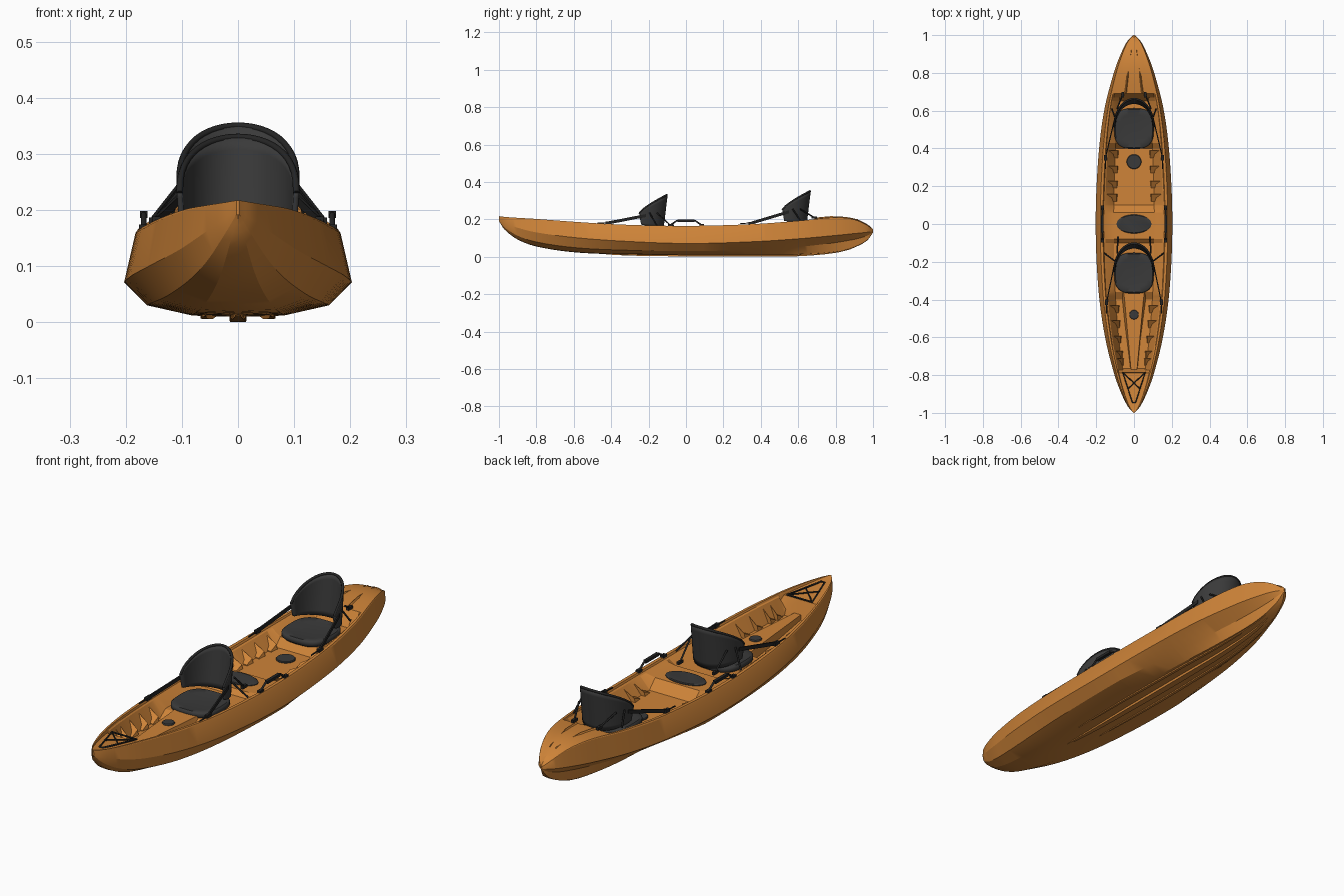
import bpy, bmesh, math
from mathutils import Vector

cube = bpy.data.objects.get("Cube")
if cube:
    bpy.data.objects.remove(cube, do_unlink=True)


def material(name, rgb):
    m = bpy.data.materials.new(name)
    m.use_nodes = True
    m.diffuse_color = (*rgb, 1)
    m.node_tree.nodes["Principled BSDF"].inputs["Base Color"].default_value = (*rgb, 1)
    return m


orange = material("orange plastic", (0.62, 0.23, 0.04))
grey = material("dark grey fabric", (0.042, 0.042, 0.042))
black = material("black webbing", (0.018, 0.018, 0.018))


def finish(name, bm, mat, angle=30):
    bmesh.ops.remove_doubles(bm, verts=bm.verts, dist=1e-5)
    bmesh.ops.recalc_face_normals(bm, faces=bm.faces)
    me = bpy.data.meshes.new(name)
    bm.to_mesh(me)
    bm.free()
    me.shade_smooth()
    me.set_sharp_from_angle(angle=math.radians(angle))
    me.materials.append(mat)
    ob = bpy.data.objects.new(name, me)
    bpy.context.collection.objects.link(ob)
    return ob


def loft(name, rings, mat, closed=True, angle=30):
    """Skin a list of equal-length rings; closed rings get end caps."""
    bm = bmesh.new()
    rows = [[bm.verts.new(p) for p in r] for r in rings]
    n = len(rows[0])
    for a, b in zip(rows, rows[1:]):
        for i in range(n if closed else n - 1):
            j = (i + 1) % n
            bm.faces.new((a[i], a[j], b[j], b[i]))
    if closed:
        bm.faces.new(rows[0])
        bm.faces.new(rows[-1])
    return finish(name, bm, mat, angle)


def box(name, loc, size, mat):
    x, y, z = (s / 2 for s in size)
    rings = [[Vector(loc) + Vector((sx * x, sy * y, h)) for sx, sy in
              ((-1, -1), (1, -1), (1, 1), (-1, 1))] for h in (-z, z)]
    return loft(name, rings, mat)


def tube(name, points, radius, mat, cyclic=False):
    cu = bpy.data.curves.new(name, "CURVE")
    cu.dimensions = "3D"
    cu.bevel_depth = radius
    cu.bevel_resolution = 1
    cu.use_fill_caps = True
    sp = cu.splines.new("POLY")
    sp.points.add(len(points) - 1)
    for p, q in zip(sp.points, points):
        p.co = (*q, 1)
    sp.use_cyclic_u = cyclic
    cu.materials.append(mat)
    ob = bpy.data.objects.new(name, cu)
    bpy.context.collection.objects.link(ob)


def oval(rx, ry, y, z, power=1.0, n=40):
    def f(c):
        return math.copysign(abs(c) ** power, c)
    return [(rx * f(math.cos(math.tau * i / n)), y + ry * f(math.sin(math.tau * i / n)), z)
            for i in range(n)]


# Hull lines: y, half width, sheer height, chine height, bottom height
LINES = [(-1, .003, .217, .197, .19), (-.97, .03, .213, .18, .145), (-.9, .066, .208, .155, .092),
         (-.8, .103, .202, .13, .055), (-.6, .153, .187, .103, .024), (-.35, .188, .172, .084, .013),
         (0, .203, .165, .071, .011), (.35, .189, .174, .08, .01), (.6, .158, .192, .096, .011),
         (.8, .107, .21, .114, .026), (.9, .07, .199, .124, .05), (.97, .034, .168, .131, .088),
         (1, .003, .142, .135, .13)]
# Cockpit floor: y, height
FLOOR = [(-.77, .115), (-.4, .1), (-.36, .125), (-.1, .125), (-.08, .145), (.06, .145),
         (.1, .105), (.4, .105), (.43, .14), (.67, .14)]


def lines(y):
    k = max(i for i in range(len(LINES) - 1) if LINES[i][0] <= y or i == 0)
    a, b = LINES[k], LINES[k + 1]
    p, q = LINES[max(k - 1, 0)], LINES[min(k + 2, len(LINES) - 1)]
    h = b[0] - a[0]
    t = (y - a[0]) / h
    out = []
    for c in range(1, 5):
        ma = (b[c] - p[c]) / (b[0] - p[0]) * h
        mb = (q[c] - a[c]) / (q[0] - a[0]) * h
        out.append(a[c] + t * ma + t * t * (3 * (b[c] - a[c]) - 2 * ma - mb)
                   + t ** 3 * (2 * (a[c] - b[c]) + ma + mb))
    return out


def ramp(x, a, b):
    return min(1, max(0, (x - a) / (b - a)))


def floor(y):
    for (a, za), (b, zb) in zip(FLOOR, FLOOR[1:]):
        if y <= b:
            return za + (zb - za) * ramp(y, a, b)
    return FLOOR[-1][1]


def hull_ring(y):
    w, sheer, chine, low = lines(y)
    w = max(w, .002)
    well = ramp(y, -.79, -.765) * (1 - ramp(y, .65, .69))
    stern = ramp(y, .1, .85)
    deck = sheer - .012 * min(1, w / .1) * (y < 0)
    bed = deck + (floor(y) - deck) * well
    knee = low + (chine - low) * (.32 + .26 * stern)
    half = [(0, bed + .005 * (1 - well) * (y > 0)), (.53 * w, bed), (.75 * w, bed + (sheer - .012 - bed) * well),
            (.79 * w, sheer - .008 * well), (.81 * w, sheer), (.88 * w, sheer), (.9 * w, sheer - .006 * w / .2),
            (w, chine), ((.8 - .32 * stern) * w, knee), ((.42 - .04 * stern) * w, low + .002), (0, low)]
    ring = half + [(-x, z) for x, z in half[-2:0:-1]]
    return [(x, y, z) for x, z in ring]


stations = {round(-math.cos(math.pi * i / 64), 3) for i in range(65)}
stations |= {y for y, z in FLOOR} | {-.79, -.765, .65, .69}
loft("hull", [hull_ring(y) for y in sorted(stations)], orange, angle=22)


# Keel and bottom runners
def runner(name, x, width, y0, y1, depth):
    rings = []
    for i in range(25):
        t = i / 24
        y = y0 + (y1 - y0) * t
        z = lines(y)[3]
        s = math.sin(math.pi * t) ** .5 + .01
        xc = x * lines(y)[0] / .2
        rings.append([(xc - width * s, y, z + .008), (xc + width * s, y, z + .008),
                      (xc + width * s * .9, y, z - depth * s), (xc - width * s * .9, y, z - depth * s)])
    loft(name, rings, orange)


runner("keel", 0, .016, -.45, .93, .01)
for s in (-1, 1):
    runner("bottom_runner", s * .06, .007, -.3, .9, .004)

# Front foot console and rear deck ridges
loft("foot_console", [[(-w * 1.3, y, .09), (w * 1.3, y, .09), (w, y, .135), (-w, y, .135)]
                      for y, w in ((-.77, .016), (-.4, .05), (-.36, .055))], orange)
for s in (-1, 1):
    loft("deck_ridge", [[(s * (x - w), y, lines(y)[1] - .004), (s * x, y, lines(y)[1] + .008),
                         (s * (x + w), y, lines(y)[1] - .004)]
                        for y, x, w in ((.69, .045, .012), (.78, .034, .01), (.92, .014, .003))], orange)

# Moulded foot rests on the cockpit walls
for s in (-1, 1):
    for y in (-.72, -.68, -.6, -.52, -.44, .15, .22, .3, .38):
        w, sheer = lines(y)[:2]
        z = floor(y)
        loft("foot_rest", [[(s * w * .42, y + d, z - .01), (s * w * .72, y + d, z - .01),
                            (s * w * .72, y + d, z + h), (s * w * .46, y + d, z + h * .4)]
                           for d, h in ((-.03, .008), (.008, (sheer - z) * .7))], orange)


# Hatches
def hatch(name, rx, ry, y, z):
    loft(name, [oval(rx * k, ry * k, y, z + h) for k, h in ((1, -.004), (1, .003), (.93, .006))], grey)


hatch("oval_hatch", .092, .05, 0, .145)
hatch("round_hatch", .039, .039, .33, .105)
hatch("small_hatch", .025, .025, -.48, .135)


# Seats
def seat(name, y, z, tie):
    # cushion, y and z locate the foot of the backrest
    prof = ((.9, -.03), (1, -.02), (1, -.006), (.94, 0), (.7, -.004), (.1, -.005))
    loft(name + "_cushion", [oval(.105 * k, .108 * k, y - .135, z + h, .7) for k, h in prof], grey, angle=50)
    # wrapped backrest with a domed upper edge
    rows = []
    for j in range(9):
        v = j / 8
        row = []
        for i in range(25):
            a = math.radians(-90 + 180 * i / 24)
            c = max(math.cos(a), 0)
            foot = z + .022 * (1 - c)
            top = z + .08 + .1 * c ** .75
            row.append(((.1 + .004 * v) * math.sin(a), y - .115 * (1 - c) + .022 * v * c - .01 * (1 - c) * v,
                        foot + (top - foot) * v))
        rows.append(row)
    back = loft(name + "_backrest", rows, grey, closed=False, angle=50)
    mod = back.modifiers.new("thickness", "SOLIDIFY")
    mod.thickness = .01
    mod.offset = 0
    # rolled edge along the dome
    tube(name + "_edge", rows[-1], .006, black)
    for s in (-1, 1):
        # side straps, rear ties and their deck clips
        yf = y - .29
        xf, zf = lines(yf)[0] * .8, lines(yf)[1] + .006
        a = Vector((s * xf, yf, zf))
        b = Vector((s * .104, y - .09, z + .07))
        up = Vector((0, 0, .008))
        out = Vector((s * .003, 0, 0))
        loft(name + "_strap", [[p - up - out, p - up + out, p + up + out, p + up - out] for p in (a, b)], black)
        tube(name + "_strap_cord", [a + Vector((0, -.06, -.002)), a], .003, black)
        box(name + "_clip", a, (.014, .03, .014), black)
        xr, zr = tie
        yr = y + .045
        tube(name + "_rear_tie", [(s * .09, y - .03, z + .085), (s * xr, yr, zr)], .004, black)
        tube(name + "_side_tie", [(s * .103, y - .07, z + .085), (s * lines(y)[0] * .78, y - .03, lines(y)[1])],
             .004, black)
        box(name + "_rear_clip", (s * xr, yr, zr), (.012, .03, .012), black)


seat("front_seat", -.125, .15, (.085, .165))
seat("rear_seat", .64, .17, (.06, .21))

# Side carrying handles
for s in (-1, 1):
    x = s * .168
    tube("carry_handle", [(x, y, z) for y, z in
                          ((-.085, .168), (-.05, .192), (.05, .192), (.085, .168))], .005, black)
    box("handle_grip", (x, 0, .192), (.014, .09, .012), black)
    for y in (-.085, .085):
        box("handle_mount", (x, y, .168), (.016, .024, .012), black)

# Bow deck lacing
corners = [(s * x, y, lines(y)[1] - .004) for s, x, y in
           ((-1, .06, -.785), (1, .06, -.785), (1, .008, -.945), (-1, .008, -.945))]
tube("bow_lacing_frame", corners, .004, black, cyclic=True)
for s in (-1, 1):
    tube("bow_lacing_cross", [(s * x, y, lines(y)[1] - .004) for x, y in ((.055, -.79), (-.035, -.875))], .003, black)
